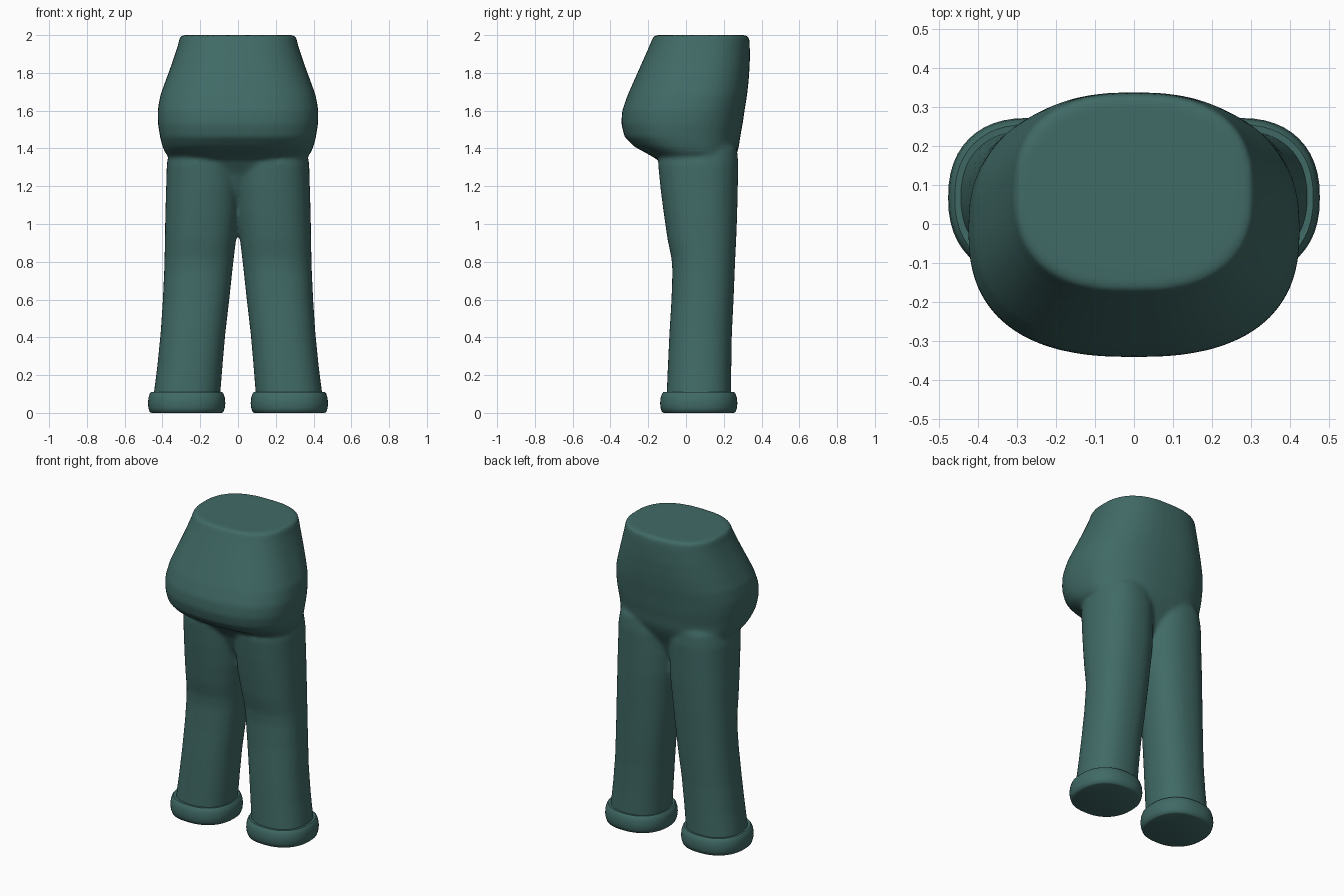
import bpy, bmesh, math

if "Cube" in bpy.data.objects:
    bpy.data.objects.remove(bpy.data.objects["Cube"], do_unlink=True)

cloth = bpy.data.materials.new("dark_teal_cloth")
cloth.use_nodes = True
teal = (0.052, 0.145, 0.133, 1)
cloth.diffuse_color = teal
cloth.node_tree.nodes["Principled BSDF"].inputs["Base Color"].default_value = teal
SIDES = 48


def spow(v, e):
    return math.copysign(abs(v) ** e, v)


def loft(bm, sections, power=2.3):
    """Skin rounded rings given as (z, x_min, x_max, y_min, y_max)."""
    rings = []
    for z, x0, x1, y0, y1 in sections:
        ring = []
        for i in range(SIDES):
            a = 2 * math.pi * i / SIDES
            x = (x0 + x1) / 2 + (x1 - x0) / 2 * spow(math.cos(a), 2 / power)
            y = (y0 + y1) / 2 + (y1 - y0) / 2 * spow(math.sin(a), 2 / power)
            ring.append(bm.verts.new((x, y, z)))
        rings.append(ring)
    for low, high in zip(rings, rings[1:]):
        for i in range(SIDES):
            j = (i + 1) % SIDES
            bm.faces.new((low[i], low[j], high[j], high[i]))
    bm.faces.new(rings[0][::-1])
    bm.faces.new(rings[-1])


def mirrored(sections):
    return [(z, -x1, -x0, y0, y1) for z, x0, x1, y0, y1 in sections]


def finish(bm, name):
    bmesh.ops.recalc_face_normals(bm, faces=bm.faces)
    mesh = bpy.data.meshes.new(name)
    bm.to_mesh(mesh)
    bm.free()
    mesh.materials.append(cloth)
    obj = bpy.data.objects.new(name, mesh)
    bpy.context.collection.objects.link(obj)
    bpy.ops.object.select_all(action="DESELECT")
    obj.select_set(True)
    bpy.context.view_layer.objects.active = obj
    return obj


# Hips: (z, half width, front, back)
hips = [
    (1.06, 0.03, 0.02, 0.12), (1.18, 0.10, -0.06, 0.18),
    (1.27, 0.22, -0.10, 0.22), (1.34, 0.35, -0.15, 0.255),
    (1.375, 0.385, -0.21, 0.27), (1.41, 0.40, -0.275, 0.28),
    (1.46, 0.413, -0.325, 0.287), (1.53, 0.424, -0.343, 0.30),
    (1.60, 0.426, -0.338, 0.31), (1.68, 0.412, -0.31, 0.323),
    (1.76, 0.383, -0.275, 0.332), (1.85, 0.35, -0.235, 0.338),
    (1.94, 0.32, -0.195, 0.338), (1.985, 0.309, -0.176, 0.335),
    (2.0, 0.304, -0.17, 0.33),
]
# Left leg: (z, inner, outer, front, back)
leg = [
    (0.04, 0.10, 0.45, -0.105, 0.24), (0.11, 0.093, 0.445, -0.102, 0.24),
    (0.25, 0.082, 0.427, -0.096, 0.24), (0.42, 0.067, 0.41, -0.088, 0.243),
    (0.60, 0.046, 0.398, -0.077, 0.252), (0.75, 0.03, 0.391, -0.072, 0.258),
    (0.82, 0.022, 0.389, -0.077, 0.261), (0.92, 0.01, 0.387, -0.098, 0.266),
    (1.05, -0.006, 0.385, -0.117, 0.271), (1.18, -0.012, 0.381, -0.134, 0.274),
    (1.32, -0.012, 0.377, -0.148, 0.277), (1.40, 0.02, 0.36, -0.13, 0.27),
    (1.47, 0.08, 0.31, -0.08, 0.22),
]

# Trousers fused into one continuous skin
bm = bmesh.new()
loft(bm, [(z, -w, w, f, b) for z, w, f, b in hips], 2.5)
loft(bm, leg)
loft(bm, mirrored(leg))
trousers = finish(bm, "trousers")
fuse = trousers.modifiers.new("fuse", "REMESH")
fuse.mode = "VOXEL"
fuse.voxel_size = 0.012
fuse.use_smooth_shade = True
soften = trousers.modifiers.new("soften", "SMOOTH")
soften.factor = 0.5
soften.iterations = 10

# Rolled cuffs: (z, inset from the widest outline)
roll = [(0.0, 0.02), (0.004, 0.01), (0.025, 0.003), (0.05, 0.0),
        (0.08, 0.003), (0.102, 0.01), (0.11, 0.017), (0.108, 0.035)]
cuff = [(z, 0.067 + d, 0.477 - d, -0.137 + d, 0.272 - d) for z, d in roll]
for name, sections in (("left_cuff", cuff), ("right_cuff", mirrored(cuff))):
    bm = bmesh.new()
    loft(bm, sections)
    finish(bm, name)
    bpy.ops.object.shade_smooth_by_angle(angle=math.radians(50))
